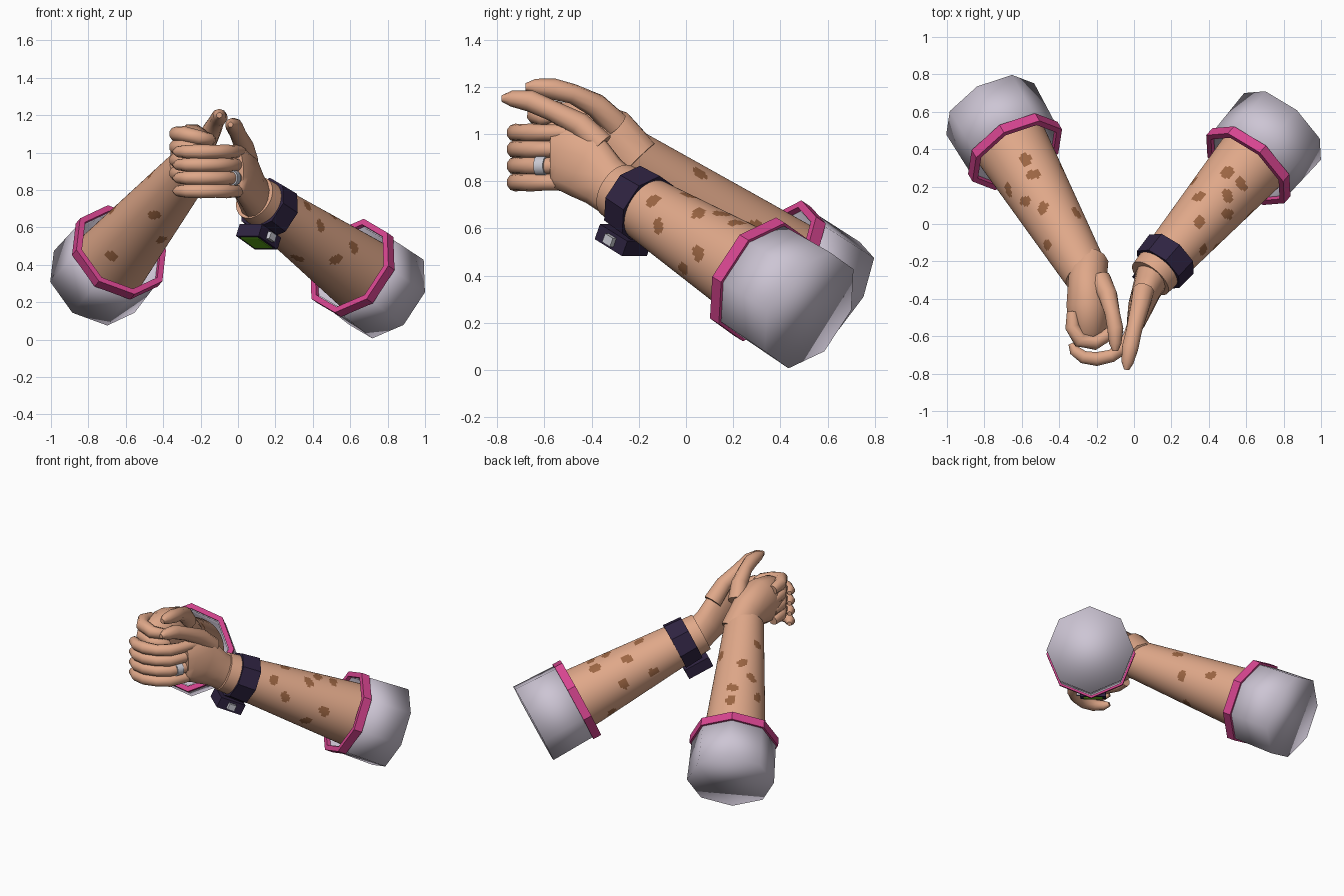
import bpy, bmesh, math
from mathutils import Vector, Matrix

if "Cube" in bpy.data.objects:
    bpy.data.objects.remove(bpy.data.objects["Cube"])

Z = Vector((0, 0, 1))


def material(name, rgb):
    m = bpy.data.materials.new(name)
    m.diffuse_color = (*rgb, 1)
    m.use_nodes = True
    m.node_tree.nodes["Principled BSDF"].inputs["Base Color"].default_value = m.diffuse_color
    return m


SKIN = material("skin", (0.74, 0.39, 0.25))
SPOT = material("brown spots", (0.33, 0.13, 0.055))
SLEEVE = material("pale lilac cloth", (0.61, 0.56, 0.66))
PINK = material("pink trim", (0.68, 0.06, 0.28))
DARK = material("dark strap", (0.028, 0.017, 0.053))
GREEN = material("green screen", (0.16, 0.58, 0.015))
SILVER = material("silver", (0.6, 0.6, 0.66))


def finish(name, bm, mats, angle=None):
    bmesh.ops.recalc_face_normals(bm, faces=bm.faces)
    me = bpy.data.meshes.new(name)
    bm.to_mesh(me)
    bm.free()
    for m in mats:
        me.materials.append(m)
    ob = bpy.data.objects.new(name, me)
    bpy.context.collection.objects.link(ob)
    if angle:
        bpy.context.view_layer.objects.active = ob
        ob.select_set(True)
        bpy.ops.object.shade_smooth_by_angle(angle=math.radians(angle))
        ob.select_set(False)
    return ob


def bridge(bm, rings, closed=False):
    """Skin a list of vertex rings; cap the ends unless the profile is a loop."""
    n = len(rings[0])
    pairs = list(zip(rings, rings[1:])) + ([(rings[-1], rings[0])] if closed else [])
    for a, b in pairs:
        for i in range(n):
            j = (i + 1) % n
            bm.faces.new((a[i], a[j], b[j], b[i]))
    if not closed:
        bm.faces.new(rings[0])
        bm.faces.new(rings[-1])


def frame(d):
    """Up and sideways directions across an arm axis."""
    s = Z.cross(d).normalized()
    return d.cross(s).normalized(), s


def revolve(name, o, d, profile, sides, mats, closed=False, angle=40, rule=None):
    u, s = frame(d)
    bm = bmesh.new()
    rings = []
    for t, r in profile:
        rings.append([bm.verts.new(o + d * t + (u * math.cos(p) + s * math.sin(p)) * r)
                      for p in (2 * math.pi * i / sides for i in range(sides))])
    bridge(bm, rings, closed)
    if rule:
        for f in bm.faces:
            q = f.calc_center_median() - o
            f.material_index = rule(q.dot(d), math.atan2(q.dot(s), q.dot(u)))
    return finish(name, bm, mats, angle)


def tube(name, pts, radii, mat, sides=10):
    """Tube along a path; each radius is a number or (sideways, upward)."""
    pts = [Vector(p) for p in pts]
    bm = bmesh.new()
    rings = []
    for k, p in enumerate(pts):
        t = (pts[min(k + 1, len(pts) - 1)] - pts[max(k - 1, 0)]).normalized()
        side = t.cross(Z).normalized()
        up = side.cross(t)
        a, b = radii[k] if isinstance(radii[k], tuple) else (radii[k], radii[k])
        rings.append([bm.verts.new(p + side * a * math.cos(q) + up * b * math.sin(q))
                      for q in (2 * math.pi * (i + 0.5) / sides for i in range(sides))])
    bridge(bm, rings)
    return finish(name, bm, [mat], 50)


def box(name, c, axes, half, mat):
    bm = bmesh.new()
    bmesh.ops.create_cube(bm, size=2)
    m = Matrix([[axes[j][i] * half[j] for j in range(3)] for i in range(3)])
    for v in bm.verts:
        v.co = c + m @ v.co
    return finish(name, bm, [mat])


# spots are (distance along the arm, angle around it)
R_SPOTS = [(.19, -.35), (.19, .2), (.39, -.6), (.29, .12), (.36, .55), (.51, 0), (.59, .89),
           (.22, 1.45), (.29, 2.1), (.49, 1.45), (.45, 3.0), (.3, -1.4), (.5, -1.6), (.15, -2.3)]
L_SPOTS = [(.18, .15), (.28, .14), (.25, -.88), (.38, -.55), (.48, -.15), (.57, .95), (.66, -.8),
           (.14, -2.2), (.4, 3.05), (.57, -2.4), (.25, 1.5), (.45, 1.9)]


def arm(side, o, d, spots):
    def spotted(t, a):
        for i, (st, sa) in enumerate(spots):
            da = (a - sa + math.pi) % (2 * math.pi) - math.pi
            x, y = t - st, da * .17
            k = i * 1.3
            x, y = x * math.cos(k) + y * math.sin(k), y * math.cos(k) - x * math.sin(k)
            if abs(x) ** 3 / .037 ** 3 + abs(y) ** 3 / .027 ** 3 < 1:
                return 1
        return 0
    n = 90
    prof = [(-.1 + .98 * i / n, .205 - .085 * (.98 * i / n)) for i in range(n + 1)]
    revolve(side + "_forearm", o, d, prof, 72, [SKIN, SPOT], rule=spotted)
    # hollow sleeve, with a floor behind the forearm
    revolve(side + "_sleeve", o, d, [(-.31, .272), (0, .262), (0, .235), (-.2, .235)],
            8, [SLEEVE], angle=100)
    revolve(side + "_sleeve_trim", o, d, [(-.03, .277), (.025, .277), (.025, .243), (-.03, .243)],
            8, [PINK], closed=True)


RO, RD = Vector((.61, .31, .385)), Vector((-.6, -.69, .43)).normalized()
LO, LD = Vector((-.635, .385, .468)), Vector((.43, -.74, .51)).normalized()
arm("right", RO, RD, R_SPOTS)
arm("left", LO, LD, L_SPOTS)

# wrist device: strap, case hanging below, screen and button
revolve("wrist_strap", RO, RD, [(.69, .158), (.81, .15), (.81, .125), (.69, .13)], 8, [DARK], closed=True)
up, across = frame(RD)
axes = (RD, across, up)
case = RO + RD * .76 - up * .175
box("device_case", case, axes, (.085, .08, .035), DARK)
box("device_screen", case - up * .036, axes, (.065, .06, .004), GREEN)
box("device_button", case + across * .085, axes, (.024, .018, .02), SILVER)

# right palm, cupping the left fist
tube("right_palm", [(.11, -.26, .73), (.07, -.35, .80), (.04, -.43, .87), (.01, -.53, .90), (0, -.57, .90)],
     [(.10, .11), (.08, .12), (.07, .15), (.05, .135), (.03, .11)], SKIN, 12)
tube("right_thumb", [(.05, -.36, .95), (.03, -.45, 1.04), (0, -.57, 1.10), (-.02, -.66, 1.14),
                     (-.035, -.74, 1.15), (-.04, -.78, 1.15)],
     [.06, .052, .044, .046, .034, .014], SKIN)

# right fingers wrapped across the front
wrap = [(.01, -.50), (-.025, -.60), (-.06, -.66), (-.12, -.705), (-.20, -.722), (-.27, -.712),
        (-.32, -.675), (-.338, -.64)]
for i in range(4):
    z = 1.005 - .07 * i
    tube(f"right_finger_{i + 1}", [(x, y, z) for x, y in wrap],
         [.036, .035, .039, .036, .039, .036, .03, .014], SKIN)
tube("finger_ring", [(-.022, -.59, .865), (-.04, -.63, .865)], [.043, .043], SILVER, 12)

# left fist
tube("left_palm", [(-.24, -.21, .88), (-.25, -.31, .98), (-.245, -.43, 1.0), (-.245, -.55, .98), (-.245, -.61, .96)],
     [(.105, .115), (.105, .13), (.12, .155), (.11, .15), (.08, .11)], SKIN, 12)
for i in range(4):
    z = 1.09 - .07 * i
    tube(f"left_finger_{i + 1}", [(-.33, -.47, z), (-.33, -.55, z + .01), (-.29, -.62, z + .01),
                                  (-.21, -.635, z - .01), (-.15, -.60, z - .02), (-.13, -.56, z - .02)],
         [.03, .04, .042, .04, .035, .016], SKIN)
tube("left_thumb", [(-.18, -.30, 1.04), (-.14, -.38, 1.12), (-.115, -.48, 1.17), (-.10, -.56, 1.19),
                    (-.10, -.64, 1.20), (-.10, -.68, 1.20)],
     [.06, .052, .042, .045, .034, .015], SKIN)
